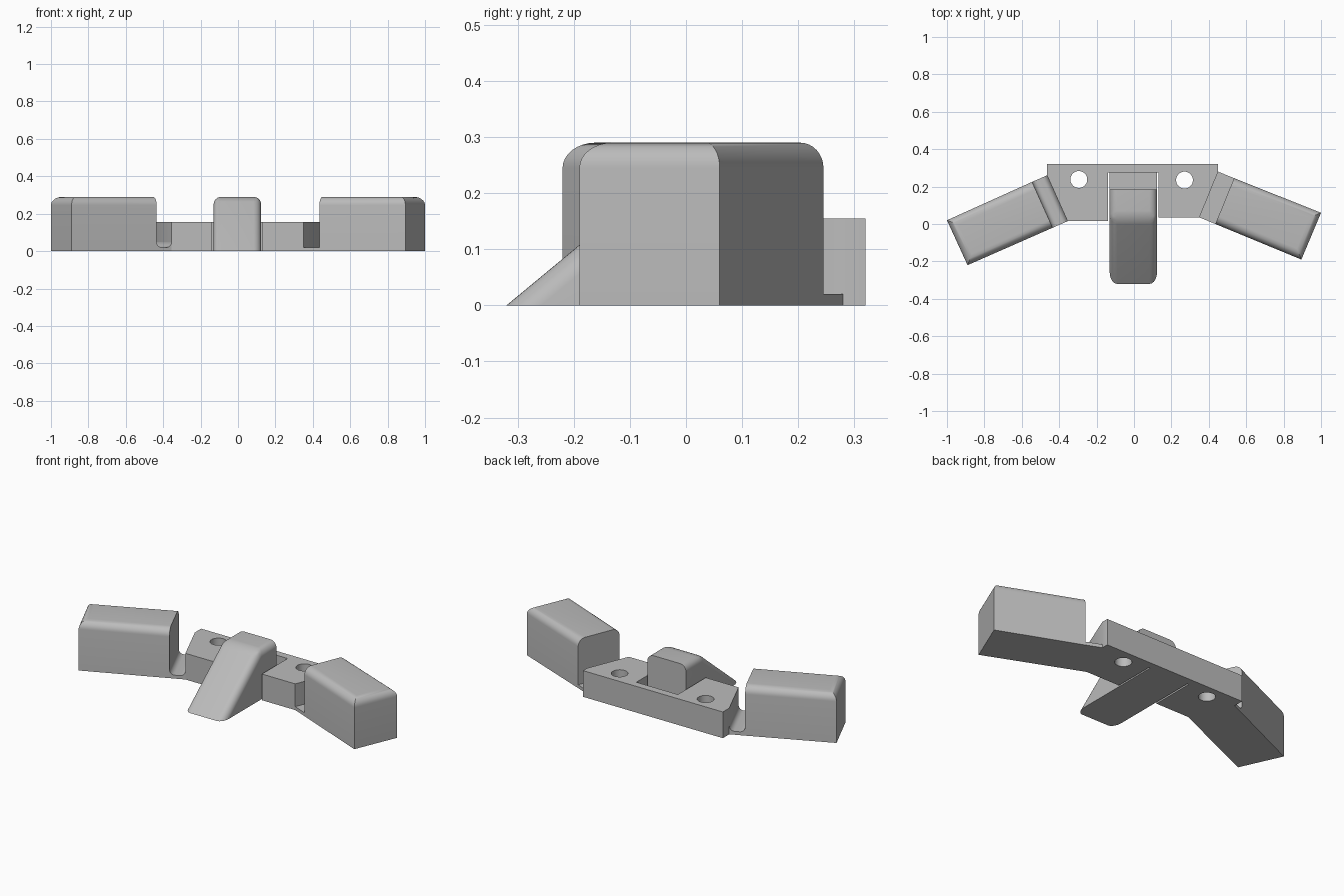
import bpy, bmesh, math
from mathutils import Vector

if "Cube" in bpy.data.objects:
    bpy.data.objects.remove(bpy.data.objects["Cube"], do_unlink=True)

grey = bpy.data.materials.new("plain_grey")
grey.use_nodes = True
colour = (0.5, 0.5, 0.5, 1)
grey.diffuse_color = colour
grey.node_tree.nodes["Principled BSDF"].inputs["Base Color"].default_value = colour

HEIGHT, DECK, WEB, ROUND = 0.29, 0.155, 0.02, 0.045


def prism(name, points, sweep, rounded=None, radius=ROUND):
    """Sweep a closed outline along a vector and round the chosen edges."""
    bm = bmesh.new()
    face = bm.faces.new([bm.verts.new(p) for p in points])
    swept = bmesh.ops.extrude_face_region(bm, geom=[face], use_keep_orig=True)
    moved = [g for g in swept["geom"] if isinstance(g, bmesh.types.BMVert)]
    bmesh.ops.translate(bm, verts=moved, vec=sweep)
    bmesh.ops.recalc_face_normals(bm, faces=bm.faces)
    if rounded:
        edges = [e for e in bm.edges if rounded(e)]
        bmesh.ops.bevel(bm, geom=edges, offset=radius, segments=8,
                        profile=0.5, affect='EDGES', clamp_overlap=True)
    mesh = bpy.data.meshes.new(name)
    bm.to_mesh(mesh)
    bm.free()
    mesh.materials.append(grey)
    mesh.shade_smooth()
    mesh.set_sharp_from_angle(angle=math.radians(30))
    obj = bpy.data.objects.new(name, mesh)
    bpy.context.collection.objects.link(obj)
    return obj


def flat(points):
    return [(x, y, 0) for x, y in points]


def end_block(name, outer_back, outer_front, inner_front, inner_back):
    """Tall block with its top rounded on all but the inner edge."""
    inner = [Vector(inner_front), Vector(inner_back)]

    def on_top(edge):
        if min(v.co.z for v in edge.verts) < HEIGHT - 0.001:
            return False
        return not all(any((v.co.xy - p).length < 0.001 for p in inner)
                       for v in edge.verts)

    outline = flat([outer_back, outer_front, inner_front, inner_back])
    return prism(name, outline, (0, 0, HEIGHT), on_top)


def web(name, start, end, across, fillet=0.0):
    """Thin hinge between a block and the body, with optional fillets."""
    a, b, c = Vector(start), Vector(end), Vector(across)
    width, along = (c - a).length, (c - a).normalized()
    steps = 8 if fillet else 0
    left = [(fillet * (1 - math.sin(t)), WEB + fillet * (1 - math.cos(t)))
            for t in (i * math.pi / 2 / max(steps, 1) for i in range(steps + 1))]
    left = left[::-1] if fillet else [(0, WEB)]
    profile = [(0, 0)] + left + [(width - u, z) for u, z in left[::-1]] + [(width, 0)]
    points = [(*(a + along * u), z) for u, z in profile]
    return prism(name, points, (*(b - a), 0))


# Outer blocks
end_block("right_block", (-1, 0.02), (-0.89, -0.22), (-0.435, -0.02), (-0.545, 0.225))
end_block("left_block", (1, 0.06), (0.895, -0.19), (0.435, 0.0), (0.535, 0.245))

# Thin hinges
web("right_hinge", (-0.435, -0.02), (-0.545, 0.225), (-0.355, 0.015), 0.03)
web("left_hinge", (0.435, 0.0), (0.535, 0.245), (0.35, 0.035))

# Central body with a slot open to the front
body = prism("body", flat([
    (-0.465, 0.32), (-0.465, 0.26), (-0.355, 0.015), (-0.14, 0.015),
    (-0.14, 0.276), (0.132, 0.276), (0.132, 0.035), (0.35, 0.035),
    (0.45, 0.28), (0.45, 0.32)]), (0, 0, DECK))

# Screw holes
for x, y in ((-0.295, 0.238), (0.27, 0.235)):
    bpy.ops.mesh.primitive_cylinder_add(vertices=48, radius=0.045, depth=1, location=(x, y, 0))
    cutter = bpy.context.object
    cutter.name = "hole_cutter"
    cutter.hide_render = True
    cut = body.modifiers.new("hole", 'BOOLEAN')
    cut.operation, cut.object, cut.solver = 'DIFFERENCE', cutter, 'EXACT'
    bpy.context.view_layer.objects.active = body
    bpy.ops.object.modifier_apply(modifier=cut.name)
    bpy.data.objects.remove(cutter, do_unlink=True)
body.data.shade_smooth()
body.data.set_sharp_from_angle(angle=math.radians(30))

# Sloping middle key with its thin hinge
CREST = 0.03
key_side = [(-0.32, 0), (0.278, 0), (0.278, WEB), (0.185, WEB), (0.185, HEIGHT), (CREST, HEIGHT)]
prism("middle_key", [(-0.13, y, z) for y, z in key_side], (0.253, 0, 0),
      lambda e: any(abs(v.co.y - CREST) < 0.001 for v in e.verts), 0.04)
